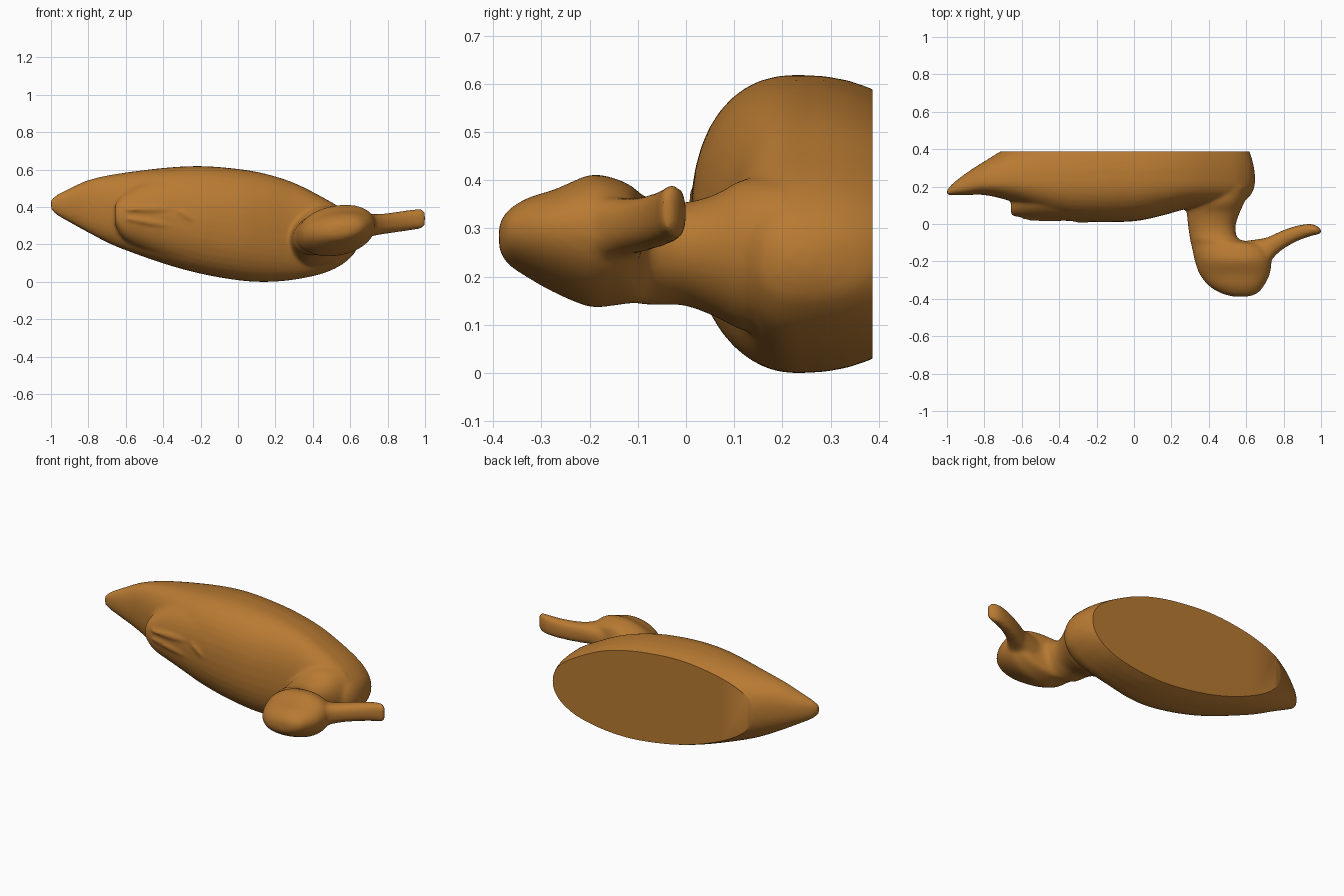
import bpy, bmesh, math
from mathutils import Vector

FLOOR_Y = 0.387   # plane of the flat underside (the decoy lies on its side)

wood = bpy.data.materials.new("warm brown wood")
wood.diffuse_color = (0.48, 0.195, 0.032, 1)


def refine(rows, steps=6):
    """Smooth a short list of sections with a Catmull-Rom curve."""
    out = []
    for i in range(len(rows) - 1):
        a, b, c, d = (rows[max(0, min(len(rows) - 1, i + k))] for k in (-1, 0, 1, 2))
        for s in range(steps):
            t = s / steps
            out.append([0.5 * (2 * q + (r - p) * t + (2 * p - 5 * q + 4 * r - w) * t * t
                               + (3 * q - p - 3 * r + w) * t ** 3)
                        for p, q, r, w in zip(a, b, c, d)])
    out.append(list(rows[-1]))
    return out


def loft(bm, rows, place, power=2.0, n=40):
    """Rows: position, u low, u high, v low, v middle, v high."""
    rings = []
    for s, u0, u1, v0, vm, v1 in refine(rows):
        ring = []
        for k in range(n):
            a = 2 * math.pi * k / n
            cu = math.copysign(abs(math.cos(a)) ** (2 / power), math.cos(a))
            cv = math.copysign(abs(math.sin(a)) ** (2 / power), math.sin(a))
            u = (u0 + u1) / 2 + cu * (u1 - u0) / 2
            v = vm + cv * ((v1 - vm) if cv > 0 else (vm - v0))
            ring.append(bm.verts.new(place(s, u, v)))
        rings.append(ring)
    for r, q in zip(rings, rings[1:]):
        for k in range(n):
            bm.faces.new((r[k], r[(k + 1) % n], q[(k + 1) % n], q[k]))
    bm.faces.new(rings[0][::-1])
    bm.faces.new(rings[-1])


def along_x(s, u, v):
    return (s, v, u)


def along_y(s, u, v):
    return (u, s, v + 0.13 * (u - 0.5))   # head turned slightly


bm = bmesh.new()

# body and tail
loft(bm, [
    (-1.0, 0.39, 0.44, 0.155, 0.165, 0.18),
    (-0.97, 0.36, 0.465, 0.154, 0.18, 0.215),
    (-0.9, 0.32, 0.50, 0.154, 0.20, 0.27),
    (-0.8, 0.265, 0.545, 0.155, 0.22, 0.335),
    (-0.65, 0.19, 0.578, 0.12, 0.23, 0.42),
    (-0.4, 0.10, 0.61, 0.035, 0.23, 0.51),
    (-0.2, 0.045, 0.62, 0.012, 0.23, 0.54),
    (0.0, 0.01, 0.605, 0.015, 0.23, 0.54),
    (0.15, 0.001, 0.578, 0.045, 0.23, 0.54),
    (0.3, 0.013, 0.53, 0.085, 0.23, 0.54),
    (0.45, 0.045, 0.455, 0.10, 0.23, 0.52),
    (0.55, 0.09, 0.395, 0.11, 0.23, 0.47),
    (0.61, 0.14, 0.34, 0.14, 0.235, 0.40),
    (0.635, 0.18, 0.30, 0.175, 0.24, 0.33),
    (0.646, 0.22, 0.26, 0.21, 0.24, 0.27)], along_x, 2.25)

# folded wings, ending in a step above the tail
loft(bm, [
    (-0.657, 0.31, 0.41, 0.05, 0.10, 0.15),
    (-0.64, 0.27, 0.445, 0.042, 0.12, 0.20),
    (-0.6, 0.22, 0.485, 0.036, 0.15, 0.28),
    (-0.5, 0.165, 0.55, 0.026, 0.19, 0.32),
    (-0.3, 0.08, 0.60, 0.014, 0.22, 0.35),
    (-0.1, 0.035, 0.60, 0.012, 0.23, 0.35),
    (0.1, 0.02, 0.57, 0.05, 0.23, 0.35)], along_x, 2.25)

# neck and head
loft(bm, [
    (0.20, 0.24, 0.625, 0.09, 0.25, 0.42),
    (0.12, 0.272, 0.592, 0.10, 0.255, 0.41),
    (0.06, 0.282, 0.565, 0.13, 0.26, 0.38),
    (0.0, 0.288, 0.545, 0.153, 0.262, 0.365),
    (-0.05, 0.295, 0.545, 0.155, 0.265, 0.365),
    (-0.085, 0.30, 0.57, 0.153, 0.268, 0.375),
    (-0.11, 0.306, 0.69, 0.15, 0.27, 0.385),
    (-0.15, 0.315, 0.725, 0.142, 0.275, 0.40),
    (-0.2, 0.326, 0.735, 0.138, 0.275, 0.405),
    (-0.27, 0.352, 0.725, 0.165, 0.275, 0.375),
    (-0.33, 0.40, 0.695, 0.197, 0.275, 0.355),
    (-0.37, 0.465, 0.66, 0.222, 0.275, 0.328),
    (-0.388, 0.53, 0.61, 0.25, 0.275, 0.30)], along_y, 2.1)

# bill
loft(bm, [
    (0.6, 0.20, 0.37, -0.25, -0.17, -0.09),
    (0.7, 0.24, 0.365, -0.235, -0.15, -0.075),
    (0.75, 0.252, 0.364, -0.175, -0.10, -0.055),
    (0.8, 0.26, 0.368, -0.132, -0.07, -0.033),
    (0.87, 0.27, 0.378, -0.092, -0.04, -0.01),
    (0.94, 0.28, 0.388, -0.066, -0.025, 0.0),
    (0.98, 0.288, 0.39, -0.056, -0.03, -0.012),
    (1.0, 0.305, 0.375, -0.048, -0.04, -0.03)], along_x, 2.5)


# carved feather ridges on the back
def ridge(x0, z0, x1, z1, y):
    def place(s, u, v):
        return (x0 + (x1 - x0) * s, y + v, z0 + (z1 - z0) * s + u)
    loft(bm, [(0, -.004, .004, -.003, 0, .01), (.5, -.018, .018, -.012, 0, .02),
              (1, -.004, .004, -.003, 0, .01)], place, n=12)


ridge(-0.6, 0.34, -0.26, 0.29, 0.027)
ridge(-0.6, 0.39, -0.30, 0.39, 0.025)
ridge(-0.33, 0.39, -0.22, 0.32, 0.016)

bmesh.ops.recalc_face_normals(bm, faces=bm.faces)
blank_mesh = bpy.data.meshes.new("duck_blank")
bm.to_mesh(blank_mesh)
bm.free()
blank = bpy.data.objects.new("duck_blank", blank_mesh)
bpy.context.collection.objects.link(blank)

# fuse the parts into one carved surface
fuse = blank.modifiers.new("fuse", 'REMESH')
fuse.mode = 'VOXEL'
fuse.voxel_size = 0.0095
soften = blank.modifiers.new("soften", 'SMOOTH')
soften.factor = 0.5
soften.iterations = 7
mesh = bpy.data.meshes.new_from_object(blank.evaluated_get(bpy.context.evaluated_depsgraph_get()))
bpy.data.objects.remove(blank)

# saw off the flat underside
bm = bmesh.new()
bm.from_mesh(mesh)
cut = bmesh.ops.bisect_plane(bm, geom=bm.verts[:] + bm.edges[:] + bm.faces[:], dist=1e-5,
                             plane_co=Vector((0, FLOOR_Y, 0)), plane_no=Vector((0, 1, 0)),
                             clear_outer=True)
rim = [e for e in bm.edges if e.is_boundary]
bmesh.ops.holes_fill(bm, edges=rim, sides=0)
bmesh.ops.recalc_face_normals(bm, faces=bm.faces)
low = min(v.co.z for v in bm.verts)
bmesh.ops.translate(bm, verts=bm.verts, vec=(0, 0, -low))
bm.to_mesh(mesh)
bm.free()

mesh.materials.clear()
mesh.materials.append(wood)
duck = bpy.data.objects.new("carved_duck", mesh)
bpy.context.collection.objects.link(duck)
bpy.context.view_layer.objects.active = duck
duck.select_set(True)
bpy.ops.object.shade_smooth_by_angle(angle=math.radians(35))
